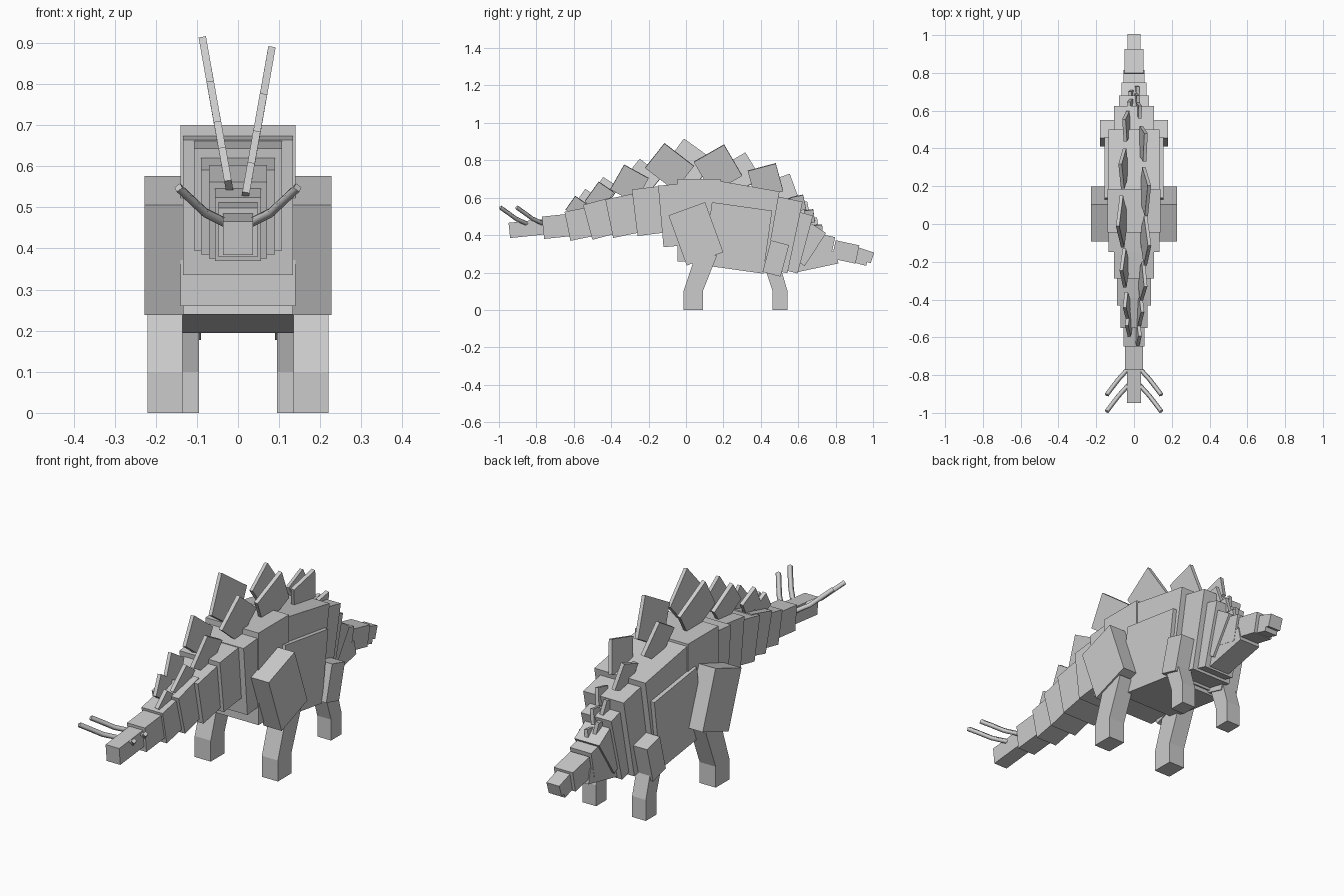
import bpy, bmesh
from math import radians
from mathutils import Matrix, Vector

if "Cube" in bpy.data.objects:
    bpy.data.objects.remove(bpy.data.objects["Cube"])


def box(name, y, z, length, height, pitch, half_w, x=0.0, lean=0.0):
    """Box pitched about x, then leaned about y."""
    bm = bmesh.new()
    bmesh.ops.create_cube(bm, size=1)
    m = (Matrix.Translation((x, y, z)) @ Matrix.Rotation(radians(lean), 4, 'Y')
         @ Matrix.Rotation(radians(pitch), 4, 'X')
         @ Matrix.Diagonal((2 * half_w, length, height, 1)))
    bm.transform(m)
    return finish(name, bm)


def prism(name, pts, x0, x1):
    """Side profile (y, z) extruded across x."""
    bm = bmesh.new()
    face = bm.faces.new([bm.verts.new((x0, y, z)) for y, z in pts])
    ext = bmesh.ops.extrude_face_region(bm, geom=[face])
    bmesh.ops.translate(bm, vec=(x1 - x0, 0, 0),
                        verts=[v for v in ext['geom'] if isinstance(v, bmesh.types.BMVert)])
    return finish(name, bm)


def finish(name, bm):
    bmesh.ops.recalc_face_normals(bm, faces=bm.faces)
    me = bpy.data.meshes.new(name)
    bm.to_mesh(me)
    bm.free()
    ob = bpy.data.objects.new(name, me)
    bpy.context.collection.objects.link(ob)
    return ob


# Tail, body, neck and head: y, z, length, height, pitch, half width
for part in [
    ("tail_tip", -.85, .435, .19, .082, 6, .036),
    ("tail_2", -.69, .447, .15, .12, 6, .047),
    ("tail_3", -.565, .461, .14, .158, 11.6, .056),
    ("tail_4", -.448, .489, .16, .193, 15, .071),
    ("tail_5", -.332, .504, .16, .21, 11.6, .09),
    ("tail_6", -.19, .53, .17, .25, 7, .107),
    ("tail_root", -.065, .506, .14, .33, 5, .134),
    ("hips", .07, .48, .23, .44, 0, .14),
    ("torso", .30, .45, .33, .43, -10, .135),
    ("belly", .276, .385, .325, .34, -8, .155),
    ("chest", .50, .405, .17, .39, -12, .107),
    ("neck_base", .58, .365, .12, .32, -15, .08),
    ("neck_lower", .65, .35, .10, .21, -33, .066),
    ("neck_upper", .73, .337, .11, .13, -12, .056),
    ("throat", .70, .26, .22, .07, 12, .055),
    ("head", .853, .31, .13, .10, -12, .05),
    ("snout", .93, .30, .14, .06, -18, .034),
    ("jaw", .92, .268, .10, .04, -15, .034),
]:
    box(*part)

# Back plates, leaning outward: y, z, length, height, pitch
right_plates = [(.171, .755, .187, .194, -31), (-.088, .765, .20, .168, -38),
                (-.302, .675, .15, .152, -29), (-.463, .605, .10, .13, -35),
                (-.585, .55, .08, .09, -35), (.425, .69, .155, .155, 15),
                (.60, .57, .07, .08, 12), (.66, .50, .05, .07, 8),
                (.705, .43, .05, .05, 5)]
left_plates = [(.013, .78, .20, .193, -36), (.292, .733, .156, .162, 31),
               (-.233, .705, .152, .143, -39), (-.431, .637, .10, .11, -33),
               (-.53, .58, .09, .10, -35), (.517, .648, .125, .125, 20),
               (.625, .54, .06, .07, 12), (.68, .46, .05, .06, 8)]
right_plates[0] = (.171, .755, .187, .194, 30)
for label, s, plates in (("right", 1, right_plates), ("left", -1, left_plates)):
    for i, (y, z, l, h, p) in enumerate(plates):
        x = max(.016, .02 + (z - .54) * .18)
        box(f"{label}_plate_{i + 1}", y, z, l, h, p, .009, s * x, s * 10)

# Legs and tail spikes on both sides
hind = [(-.013, 0), (.09, 0), (.09, .10), (.165, .29), (.05, .29), (-.013, .10)]
fore = [(.463, 0), (.543, 0), (.543, .10), (.505, .23), (.42, .23), (.463, .10)]
spike = [(.03, -.765, .462), (.08, -.82, .487), (.115, -.865, .52), (.145, -.905, .548)]
for label, s in (("right", 1), ("left", -1)):
    box(f"{label}_thigh", .053, .407, .208, .285, 20, .048, s * .18)
    prism(f"{label}_hind_leg", hind, s * .135, s * .22)
    box(f"{label}_upper_arm", .48, .275, .10, .175, -15, .045, s * .135)
    prism(f"{label}_fore_leg", fore, s * .095, s * .168)
    for n, dy in (("front", 0), ("rear", -.088)):
        cu = bpy.data.curves.new(f"{label}_{n}_spike", 'CURVE')
        cu.dimensions = '3D'
        cu.bevel_depth = .012
        cu.bevel_resolution = 0
        cu.use_fill_caps = True
        sp = cu.splines.new('POLY')
        sp.points.add(len(spike) - 1)
        for pt, (x, y, z) in zip(sp.points, spike):
            pt.co = (s * x, y + dy, z, 1)
        bpy.context.collection.objects.link(bpy.data.objects.new(cu.name, cu))
